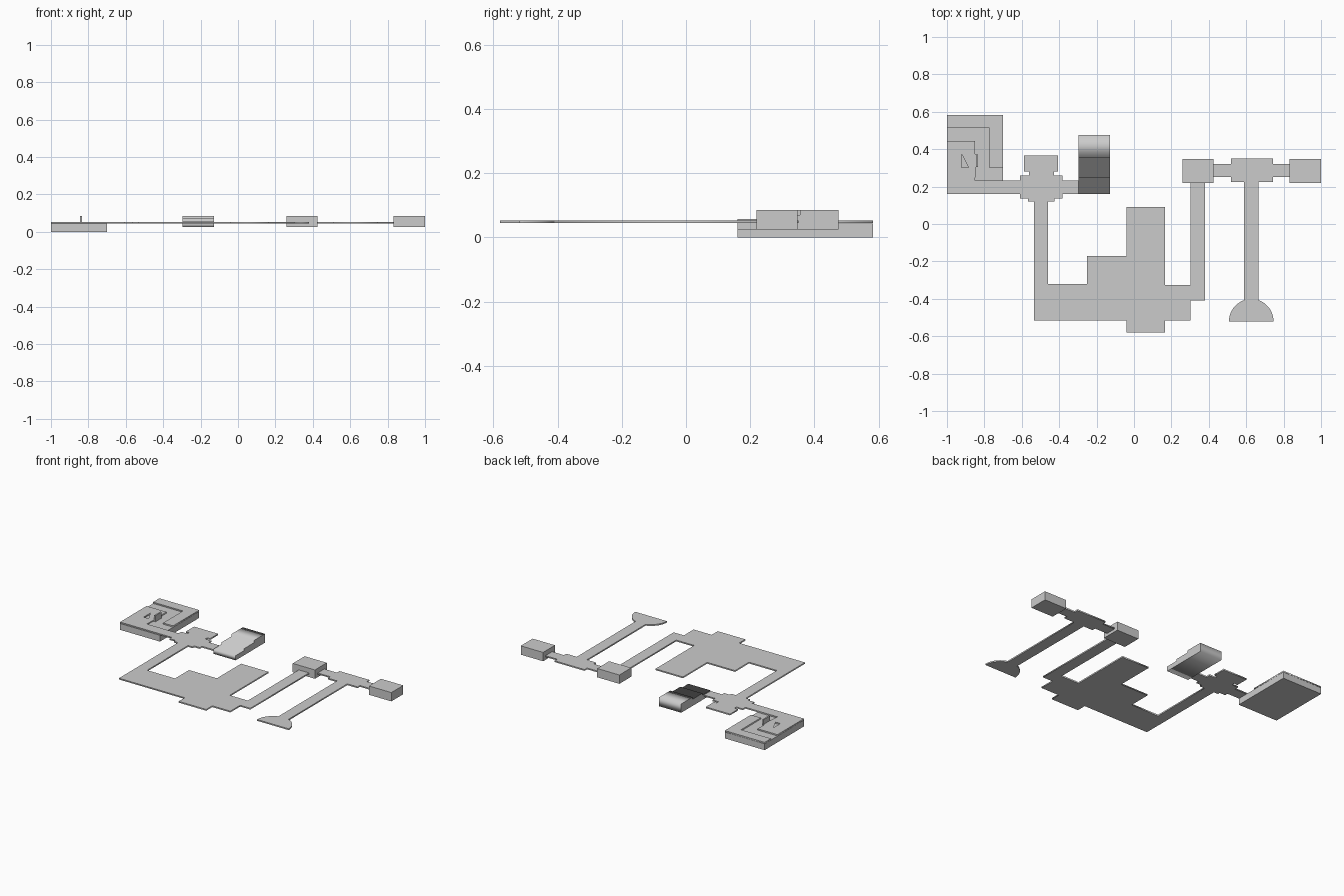
import bpy, math

if "Cube" in bpy.data.objects:
    bpy.data.objects.remove(bpy.data.objects["Cube"])

FLOOR_Z0, FLOOR_Z1 = 0.044, 0.053


def plate(name, loops, z0=FLOOR_Z0, z1=FLOOR_Z1):
    """Extrude a flat outline (extra loops are holes) between two heights."""
    cu = bpy.data.curves.new(name, 'CURVE')
    cu.dimensions = '2D'
    cu.fill_mode = 'BOTH'
    cu.extrude = (z1 - z0) / 2
    for pts in loops:
        sp = cu.splines.new('POLY')
        sp.points.add(len(pts) - 1)
        for p, (x, y) in zip(sp.points, pts):
            p.co = (x, y, 0, 1)
        sp.use_cyclic_u = True
    ob = bpy.data.objects.new(name, cu)
    ob.location.z = (z0 + z1) / 2
    bpy.context.collection.objects.link(ob)
    bpy.ops.object.select_all(action='DESELECT')
    ob.select_set(True)
    bpy.context.view_layer.objects.active = ob
    bpy.ops.object.convert(target='MESH')
    return bpy.context.object


def rect(x0, x1, y0, y1):
    return [(x0, y0), (x1, y0), (x1, y1), (x0, y1)]


def box(name, x0, x1, y0, y1, z0, z1):
    bpy.ops.mesh.primitive_cube_add(size=1, location=((x0 + x1) / 2, (y0 + y1) / 2, (z0 + z1) / 2))
    ob = bpy.context.object
    ob.name = name
    ob.scale = (x1 - x0, y1 - y0, z1 - z0)
    bpy.ops.object.transform_apply(location=False, rotation=False, scale=True)
    return ob


# west floor: corner room, cross room, corridors and main hall in one outline
west = [
    (-1, .16), (-.61, .16), (-.61, .137), (-.567, .137), (-.567, .12), (-.535, .12),
    (-.535, -.515), (-.04, -.515), (-.04, -.58), (.167, -.58), (.167, -.515),
    (.303, -.515), (.303, -.327), (.167, -.327), (.167, .09), (-.04, .09),
    (-.04, -.17), (-.25, -.17), (-.25, -.32), (-.46, -.32), (-.46, .12),
    (-.425, .12), (-.425, .137), (-.383, .137), (-.383, .16), (-.297, .16),
    (-.297, .232), (-.383, .232), (-.383, .26), (-.427, .26), (-.427, .28),
    (-.406, .28), (-.406, .367), (-.588, .367), (-.588, .28), (-.562, .28),
    (-.562, .26), (-.61, .26), (-.61, .232), (-.85, .232), (-.85, .445), (-1, .445),
]
plate("west_floor", [west, rect(-.922, -.845, .302, .375)])

# corner room: base, raised ledge around the trench, small wall by the pit
box("corner_base", -1, -.7, .16, .583, 0, .043)
plate("corner_ledge", [[(-1, .515), (-.775, .515), (-.775, .302), (-.7, .302), (-.7, .583), (-1, .583)]])
box("pit_wall", -.845, -.835, .305, .372, .043, .085)

# stepped platform, drawn as a side profile and stood upright
steps = [(.16, .025), (.475, .025), (.475, .085), (.355, .085), (.355, .07), (.247, .07), (.247, .057), (.16, .057)]
stair = plate("stepped_platform", [steps], -.0835, .0835)
stair.rotation_euler = (math.pi / 2, 0, math.pi / 2)
stair.location = (-.213, 0, 0)

# east wing: corridor, two end rooms, crossing room and half-round room
plate("east_corridor", [rect(.303, .38, -.41, .222)])
for label, x0, x1 in (("inner", .258, .425), ("outer", .832, 1.0)):
    box(label + "_end_room", x0, x1, .22, .348, .025, .085)

cx, cy, r, half = .627, -.52, .119, .038
a0 = math.acos(half / r)
right_arc = [(cx + r * math.cos(a0 * i / 10), cy + r * math.sin(a0 * i / 10)) for i in range(11)]
side = right_arc + [(cx + half, .225), (.743, .225), (.743, .25), (.832, .25)]
left = [(2 * cx - x, y) for x, y in side[:-2]]
crossing = side + [(.832, .322), (.743, .322), (.743, .35), (.519, .35), (.519, .322),
                   (.425, .322), (.425, .25), (.519, .25), (.519, .225)] + left[::-1][1:]
plate("crossing_floor", [crossing])
